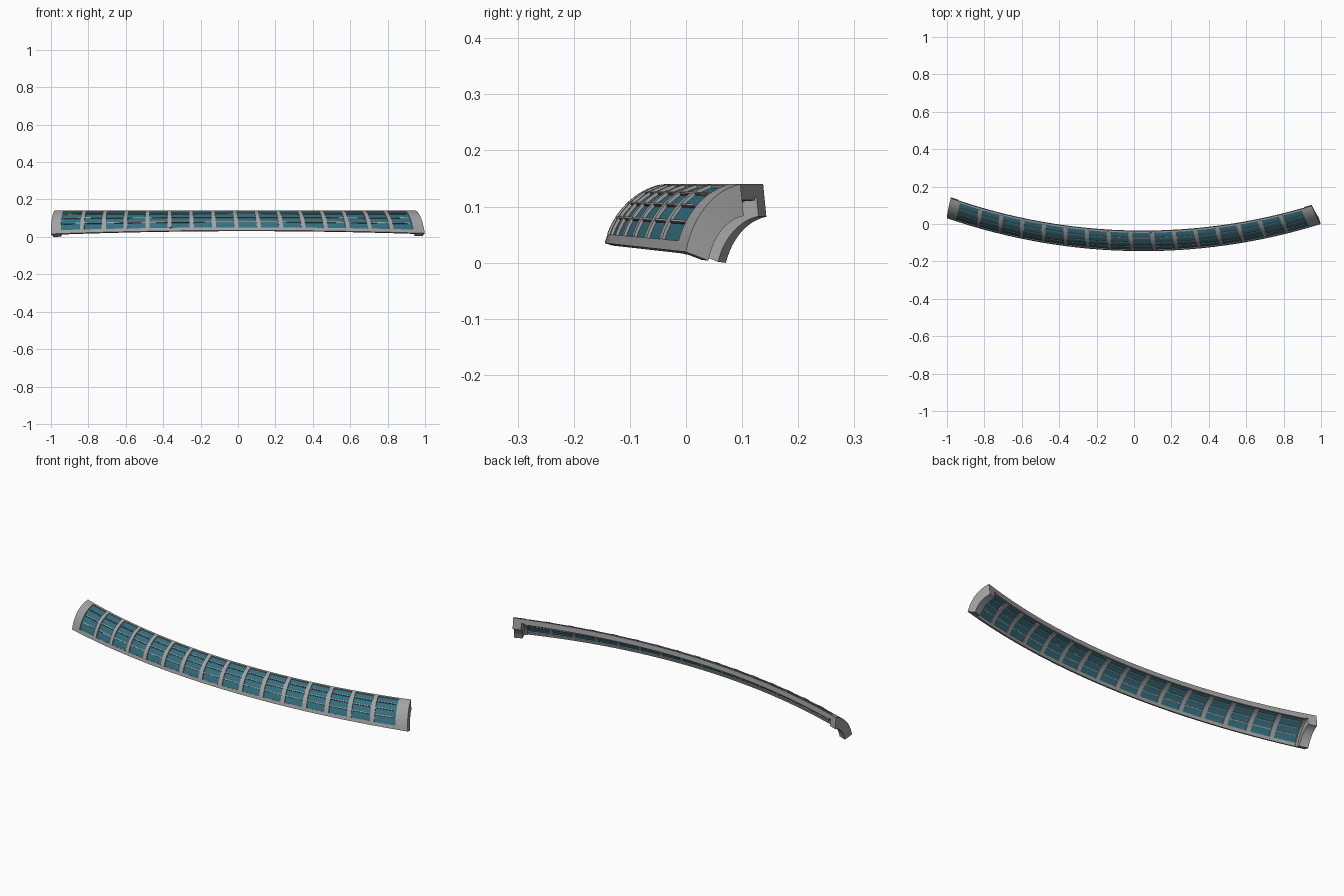
import bpy, bmesh, math
from math import sin, cos, radians

if "Cube" in bpy.data.objects:
    bpy.data.objects.remove(bpy.data.objects["Cube"], do_unlink=True)


def material(name, rgb):
    m = bpy.data.materials.new(name)
    m.use_nodes = True
    m.diffuse_color = (*rgb, 1)
    m.node_tree.nodes["Principled BSDF"].inputs["Base Color"].default_value = (*rgb, 1)
    return m


GREY = material("frame grey", (0.36, 0.36, 0.36))
DARK = material("seal brown grey", (0.17, 0.145, 0.13))
TEAL = material("teal glass", (0.032, 0.16, 0.215))

PLAN_R, CX, CY = 3.2, 0.047, 3.055       # plan arc of the bottom outer edge
ARC_R = 0.13                             # radius of the curved section
PHI0, PHI1 = radians(16), radians(82)
TOP = 0.14
LEFT, RIGHT = -19.1, 17.3                # end angles in degrees
GLASS_A, GLASS_B = -18.1, 16.2           # glazed range
BULKHEAD = 0.8                           # bulkhead length in degrees
BAYS, ROWS = 16, 4
T0, T1 = 0.1, 0.94                       # glazed range up the section


def place(a, t, depth):
    """Plan angle, height fraction and inward depth to a point."""
    phi = PHI0 + (PHI1 - PHI0) * t
    r = ARC_R - depth
    inward = ARC_R * cos(PHI0) - r * cos(phi)
    bottom = 0.035 - 0.016 * (a / 17.5) ** 2
    stretch = (TOP - bottom) / (ARC_R * (sin(PHI1) - sin(PHI0)))
    z = TOP + (r * sin(phi) - ARC_R * sin(PHI1)) * stretch
    ang = radians(a - 0.3 * t)
    rad = PLAN_R - inward
    return CX + rad * sin(ang), CY - rad * cos(ang), z


def curved_blocks(name, mat, blocks):
    """Each block is (a0, a1, t0, t1, outer depth, inner depth)."""
    mesh = bpy.data.meshes.new(name)
    bm = bmesh.new()
    for a0, a1, t0, t1, d0, d1 in blocks:
        part = bmesh.new()
        na = max(1, round((a1 - a0) / 1.2))
        nt = max(1, round((t1 - t0) * 12))
        bmesh.ops.create_grid(part, x_segments=na, y_segments=nt, size=0.5)
        ext = bmesh.ops.extrude_face_region(part, geom=part.faces[:], use_keep_orig=True)
        for v in ext["geom"]:
            if isinstance(v, bmesh.types.BMVert):
                v.co.z = 1
        for v in part.verts:
            u, w, k = v.co.x + 0.5, v.co.y + 0.5, v.co.z
            v.co = place(a0 + (a1 - a0) * u, t0 + (t1 - t0) * w, d0 + (d1 - d0) * k)
        bmesh.ops.recalc_face_normals(part, faces=part.faces[:])
        tmp = bpy.data.meshes.new("part")
        part.to_mesh(tmp)
        part.free()
        bm.from_mesh(tmp)
        bpy.data.meshes.remove(tmp)
    bm.to_mesh(mesh)
    bm.free()
    mesh.materials.append(mat)
    ob = bpy.data.objects.new(name, mesh)
    bpy.context.collection.objects.link(ob)
    bpy.ops.object.select_all(action="DESELECT")
    ob.select_set(True)
    bpy.context.view_layer.objects.active = ob
    bpy.ops.object.shade_smooth_by_angle(angle=radians(25))


# Glass sheet behind the frame
curved_blocks("glass", TEAL, [(GLASS_A, GLASS_B, T0 - 0.02, T1 + 0.02, 0.004, 0.009)])

# Long rails along the bottom and top edges
curved_blocks("bottom_rail", GREY, [(GLASS_A, GLASS_B, 0, T0, 0, 0.014)])
curved_blocks("top_rail", GREY, [(GLASS_A, GLASS_B, T1, 1, 0, 0.022)])

# Deep bulkheads at both ends, each with a thin band next to the glass
curved_blocks("right_end_bulkhead", GREY, [
    (LEFT, LEFT + BULKHEAD, 0, 1, 0, 0.044),
    (LEFT + BULKHEAD, GLASS_A, 0, 1, 0, 0.018)])
curved_blocks("left_end_bulkhead", GREY, [
    (RIGHT - BULKHEAD, RIGHT, 0, 1, 0, 0.044),
    (GLASS_B, RIGHT - BULKHEAD, 0, 1, 0, 0.018)])

# Ribs between the bays
step = (GLASS_B - GLASS_A) / BAYS
ribs = [GLASS_A + step * i for i in range(1, BAYS)]
curved_blocks("ribs", GREY, [(a - 0.2, a + 0.2, T0, T1, -0.001, 0.014) for a in ribs])

# Slim mullions between the rows of panes, seated on dark seals
row = (T1 - T0) / ROWS
cells = [(GLASS_A + step * i + 0.2, GLASS_A + step * (i + 1) - 0.2, T0 + row * j)
         for i in range(BAYS) for j in range(1, ROWS)]
curved_blocks("mullions", GREY, [(a, b, t - 0.012, t + 0.012, 0, 0.012) for a, b, t in cells])
curved_blocks("seals", DARK, [(a, b, t - 0.018, t + 0.018, 0.002, 0.011) for a, b, t in cells])
